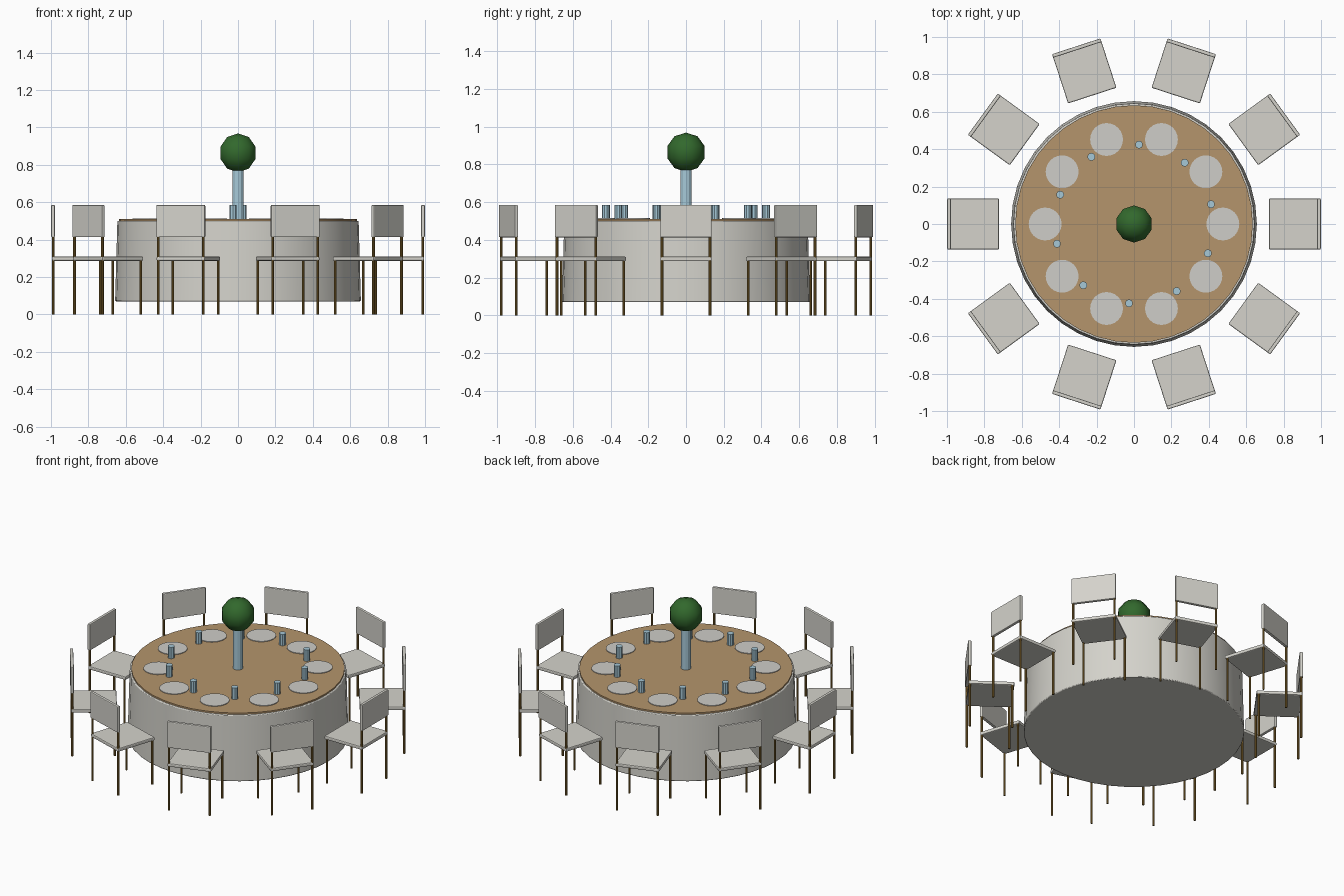
import bpy
from math import radians, cos, sin
from mathutils import Matrix

cube = bpy.data.objects.get("Cube")
if cube:
    bpy.data.objects.remove(cube, do_unlink=True)

SEATS = 10
STEP = radians(360 / SEATS)


def material(name, rgb):
    mat = bpy.data.materials.new(name)
    mat.use_nodes = True
    mat.diffuse_color = (*rgb, 1)
    mat.node_tree.nodes["Principled BSDF"].inputs["Base Color"].default_value = (*rgb, 1)
    return mat


cloth = material("off white", (0.66, 0.65, 0.60))
china = material("china white", (0.62, 0.61, 0.58))
wood = material("warm wood", (0.46, 0.30, 0.15))
brass = material("dark brass", (0.26, 0.15, 0.03))
glass = material("pale blue glass", (0.38, 0.58, 0.68))
leaf = material("leaf green", (0.032, 0.14, 0.026))


def finish(name, mat, bevel=0, angle=None):
    obj = bpy.context.object
    obj.name = name
    obj.data.materials.append(mat)
    if bevel:
        mod = obj.modifiers.new("soft edge", "BEVEL")
        mod.width = bevel
        mod.segments = 2
    if angle:
        bpy.ops.object.shade_smooth_by_angle(angle=radians(angle))
    return obj


def cylinder(name, mat, x, y, z0, z1, r0, r1=None, sides=10, bevel=0, angle=None):
    bpy.ops.mesh.primitive_cone_add(vertices=sides, radius1=r0, radius2=r1 or r0,
                                    depth=z1 - z0, location=(x, y, (z0 + z1) / 2))
    return finish(name, mat, bevel, angle)


def box(name, mat, x0, x1, width, z0, z1, bevel):
    bpy.ops.mesh.primitive_cube_add(size=1, location=((x0 + x1) / 2, 0, (z0 + z1) / 2))
    bpy.context.object.scale = (x1 - x0, width, z1 - z0)
    bpy.ops.object.transform_apply(location=False, rotation=False, scale=True)
    return finish(name, mat, bevel)


# Round table: draped base and wooden top
cylinder("table_base", cloth, 0, 0, 0.07, 0.5, 0.657, 0.645, 40, 0.005, 30)
cylinder("table_top", wood, 0, 0, 0.495, 0.51, 0.635, sides=40, angle=30)

# Centrepiece: tall vase with a clipped round shrub
cylinder("vase", glass, 0, 0, 0.51, 0.80, 0.03, sides=12)
bpy.ops.mesh.primitive_uv_sphere_add(segments=10, ring_count=5, radius=0.104,
                                     location=(0, 0, 0.864))
finish("shrub", leaf, angle=60)

# Place settings
for i in range(SEATS):
    a = i * STEP
    cylinder("plate", china, 0.475 * cos(a), 0.475 * sin(a), 0.508, 0.514, 0.088,
             sides=24, angle=30)
    a += radians(14.4)
    cylinder("cup", glass, 0.425 * cos(a), 0.425 * sin(a), 0.51, 0.585, 0.021, sides=10)

# One chair on the +x side, then linked copies around the table
chair = [box("chair_seat", cloth, 0.722, 0.995, 0.272, 0.287, 0.31, 0.006),
         box("chair_back", cloth, 0.979, 0.999, 0.272, 0.413, 0.585, 0.005)]
for side in (-1, 1):
    y = side * 0.127
    chair.append(cylinder("chair_front_leg", brass, 0.735, y, 0, 0.295, 0.007, sides=8))
    chair.append(cylinder("chair_back_post", brass, 0.988, y, 0, 0.43, 0.007, sides=8))

bpy.context.view_layer.update()
for part in chair:
    start = part.matrix_world.copy()
    for i in range(1, SEATS):
        copy = part.copy()
        bpy.context.collection.objects.link(copy)
        copy.matrix_world = Matrix.Rotation(i * STEP, 4, "Z") @ start
